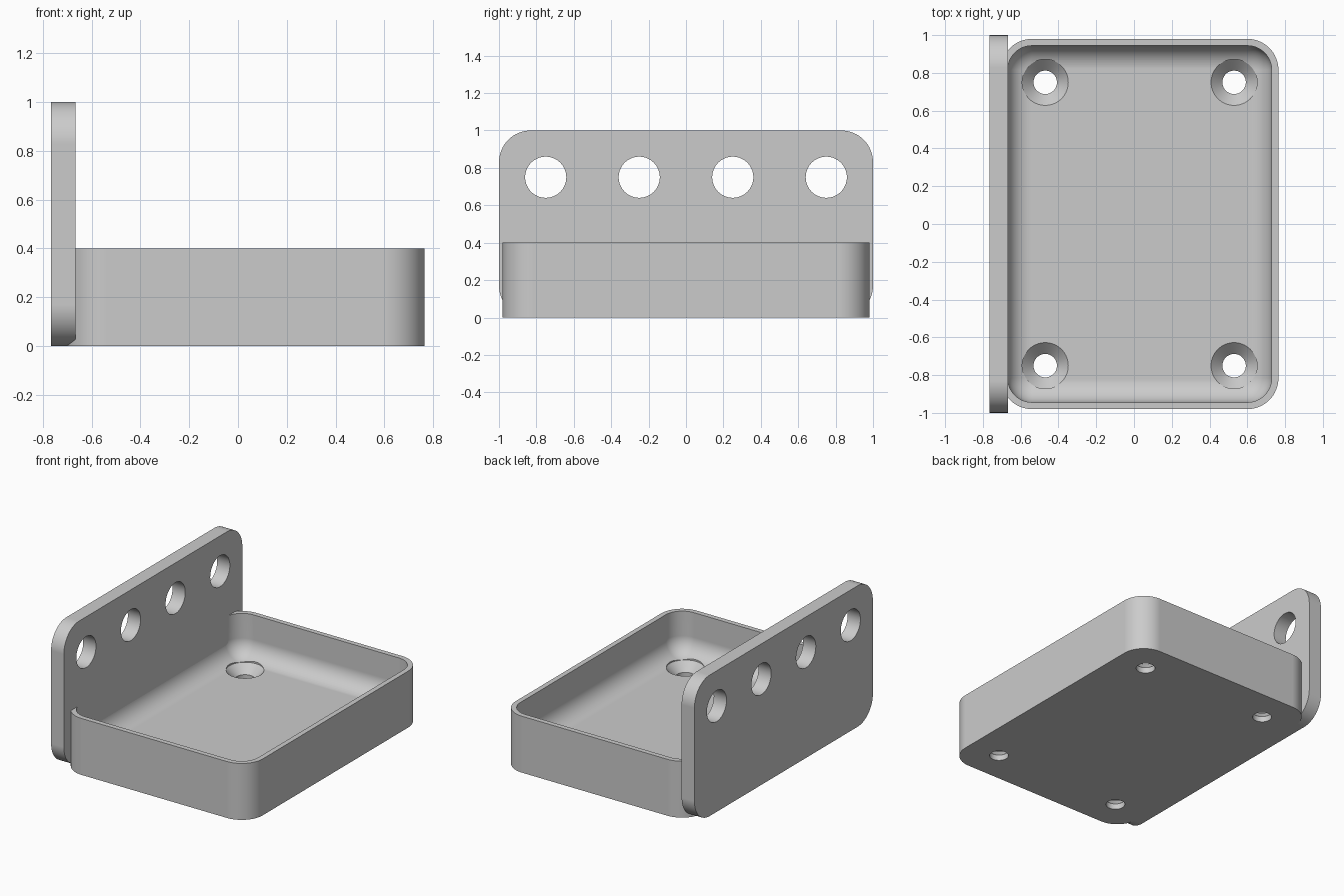
import bpy
import bmesh
from math import cos, sin, pi
from mathutils import Matrix

cube = bpy.data.objects.get("Cube")
if cube:
    bpy.data.objects.remove(cube, do_unlink=True)

grey = bpy.data.materials.new("light_grey")
grey.use_nodes = True
COLOUR = (0.6, 0.6, 0.6, 1.0)
grey.diffuse_color = COLOUR
grey.node_tree.nodes["Principled BSDF"].inputs["Base Color"].default_value = COLOUR

CORNER_STEPS = 16


def rounded_rect(hx, hy, r):
    """Counter-clockwise outline of a rectangle with round corners."""
    points = []
    for quarter, (sx, sy) in enumerate([(1, 1), (-1, 1), (-1, -1), (1, -1)]):
        for i in range(CORNER_STEPS + 1):
            a = (quarter + i / CORNER_STEPS) * pi / 2
            points.append((sx * (hx - r) + r * cos(a), sy * (hy - r) + r * sin(a)))
    return points


def circle(r, sides=64):
    return [(r * cos(2 * pi * i / sides), r * sin(2 * pi * i / sides)) for i in range(sides)]


def loft(name, sections, matrix):
    """Skin a stack of (outline, height) sections and cap both ends."""
    bm = bmesh.new()
    rings = [[bm.verts.new((x, y, z)) for x, y in outline] for outline, z in sections]
    n = len(rings[0])
    for low, high in zip(rings, rings[1:]):
        for i in range(n):
            j = (i + 1) % n
            bm.faces.new((low[i], low[j], high[j], high[i]))
    bm.faces.new(rings[0][::-1])
    bm.faces.new(rings[-1])
    bm.transform(matrix)
    bmesh.ops.recalc_face_normals(bm, faces=bm.faces)
    mesh = bpy.data.meshes.new(name)
    bm.to_mesh(mesh)
    bm.free()
    mesh.materials.append(grey)
    obj = bpy.data.objects.new(name, mesh)
    bpy.context.collection.objects.link(obj)
    return obj


def cut(target, cutter):
    """Subtract the cutter, then discard it."""
    cutter.hide_render = True
    mod = target.modifiers.new("cut", 'BOOLEAN')
    mod.operation = 'DIFFERENCE'
    mod.solver = 'EXACT'
    mod.object = cutter
    bpy.context.view_layer.objects.active = target
    bpy.ops.object.modifier_apply(modifier=mod.name)
    bpy.data.objects.remove(cutter, do_unlink=True)


def finish(obj):
    bpy.ops.object.select_all(action='DESELECT')
    obj.select_set(True)
    bpy.context.view_layer.objects.active = obj
    bpy.ops.object.shade_smooth_by_angle(angle=pi / 6)
    mod = obj.modifiers.new("clean_shading", 'WEIGHTED_NORMAL')
    mod.keep_sharp = True


# Tray: outer wall, thin rim, inner wall and a filleted floor
HX, HY, R, HEIGHT = 0.735, 0.98, 0.165, 0.4
WALL, FLOOR, FILLET = 0.036, 0.1, 0.125
TRAY_X = 0.03


def tray_section(inset, z):
    return rounded_rect(HX - inset, HY - inset, R - inset), z


sections = [tray_section(0, 0), tray_section(0, HEIGHT), tray_section(WALL, HEIGHT)]
for i in range(CORNER_STEPS + 1):
    a = i / CORNER_STEPS * pi / 2
    sections.append(tray_section(WALL + FILLET * (1 - cos(a)), FLOOR + FILLET * (1 - sin(a))))
tray = loft("tray", sections, Matrix.Translation((TRAY_X, 0, 0)))

# Countersunk screw holes in the tray floor
SCREW, HEAD = 0.062, 0.122
for sx in (-1, 1):
    for sy in (-1, 1):
        profile = [(SCREW, -0.1), (SCREW, 0.04), (HEAD, FLOOR), (HEAD, 0.3)]
        cut(tray, loft("screw_cutter", [(circle(r), z) for r, z in profile],
                       Matrix.Translation((TRAY_X + sx * 0.5, sy * 0.75, 0))))
finish(tray)

# Upright mounting plate, its outline standing in the y-z plane
upright = Matrix(((0, 0, 1, -0.766), (1, 0, 0, 0), (0, 1, 0, 0.5), (0, 0, 0, 1)))
outline = rounded_rect(1.0, 0.5, 0.17)
plate = loft("mounting_plate", [(outline, 0), (outline, 0.1)], upright)

# Row of round holes through the plate
for y in (-0.75, -0.25, 0.25, 0.75):
    cut(plate, loft("plate_cutter", [(circle(0.11), -0.1), (circle(0.11), 0.2)],
                    upright @ Matrix.Translation((y, 0.25, 0))))
finish(plate)
